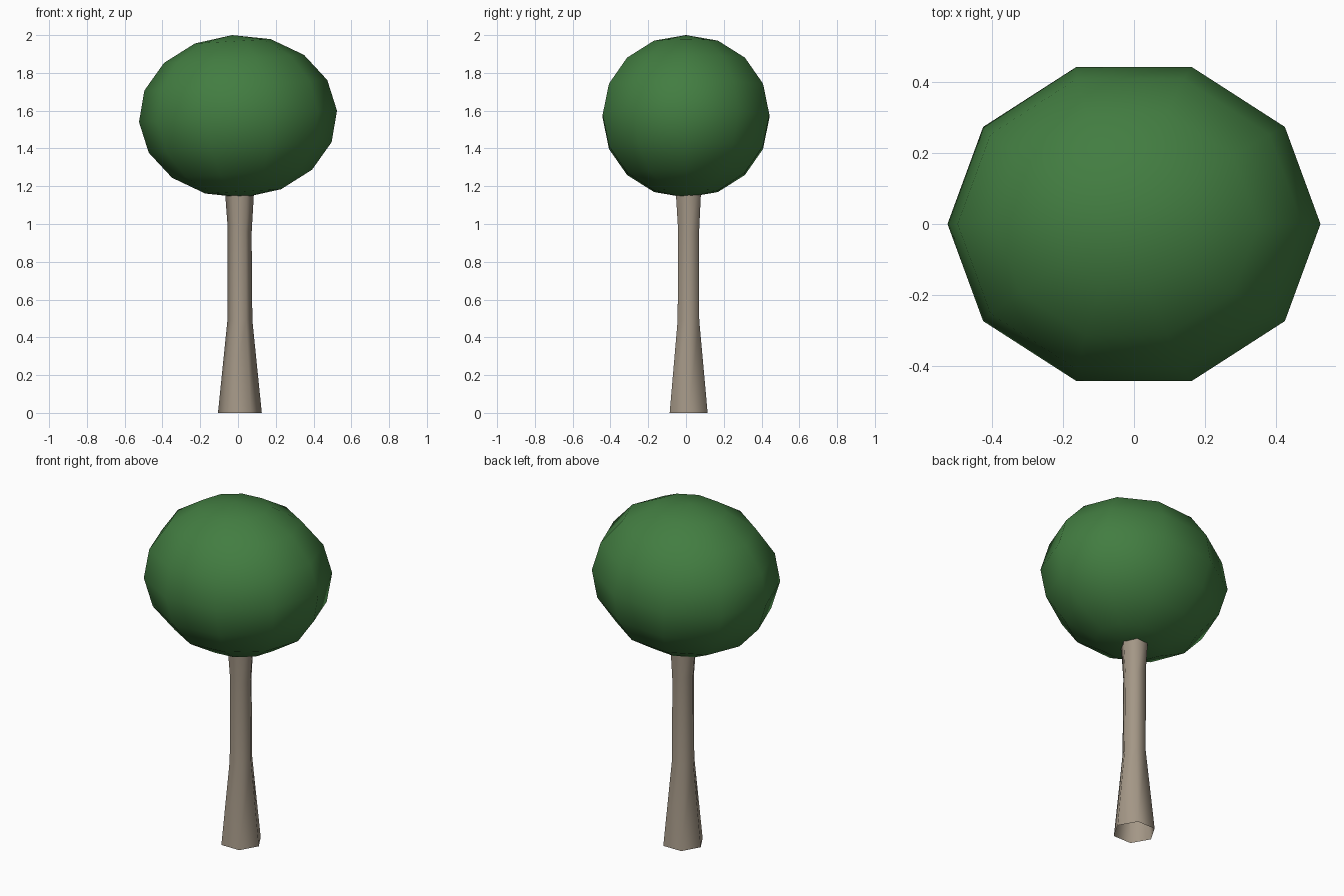
import bpy, bmesh, math
from mathutils import Matrix, Vector

if "Cube" in bpy.data.objects:
    bpy.data.objects.remove(bpy.data.objects["Cube"])


def material(name, rgb):
    m = bpy.data.materials.new(name)
    m.diffuse_color = (*rgb, 1)
    m.use_nodes = True
    m.node_tree.nodes["Principled BSDF"].inputs["Base Color"].default_value = m.diffuse_color
    return m


def make_object(name, bm, mat):
    bmesh.ops.recalc_face_normals(bm, faces=bm.faces)
    for f in bm.faces:
        f.smooth = True
    mesh = bpy.data.meshes.new(name)
    bm.to_mesh(mesh)
    bm.free()
    mesh.materials.append(mat)
    obj = bpy.data.objects.new(name, mesh)
    bpy.context.collection.objects.link(obj)
    return obj


def add_ring(bm, sides, place):
    """One ring of vertices; place maps (cos, sin) to a position."""
    angles = [2 * math.pi * i / sides for i in range(sides)]
    return [bm.verts.new(place(math.cos(a), math.sin(a))) for a in angles]


def bridge(bm, rings):
    for a, b in zip(rings, rings[1:]):
        n = len(a)
        for i in range(n):
            j = (i + 1) % n
            bm.faces.new((a[i], a[j], b[j], b[i]))


bark = material("bark brown", (0.37, 0.31, 0.24))
leaf = material("leaf green", (0.055, 0.205, 0.053))

# Trunk: open six-sided tube, flared at the foot and again under the crown
# (centre x, centre y, z, radius, tilt of the ring along x)
profile = [(0.01, 0.014, 0.0, 0.116, 0.0),
           (0.01, 0.013, 0.49, 0.066, 0.0),
           (0.008, 0.014, 0.975, 0.064, -0.4),
           (0.007, 0.012, 1.28, 0.084, 0.0)]
bm = bmesh.new()
bridge(bm, [add_ring(bm, 6, lambda c, s, p=p: (p[0] + p[3] * c, p[1] + p[3] * s,
                                               p[2] + p[4] * p[3] * c))
            for p in profile])
make_object("trunk", bm, bark)

# Crown: ten-sided, eight-band ball, stretched and leaning slightly
bm = bmesh.new()
rings = []
for k in range(1, 8):
    t = math.pi * k / 8
    rings.append(add_ring(bm, 10, lambda c, s, t=t: (math.sin(t) * c, math.sin(t) * s, -math.cos(t))))
bridge(bm, rings)
for ring, z in ((rings[0], -1), (rings[-1], 1)):
    pole = bm.verts.new((0, 0, z))
    for i in range(10):
        bm.faces.new((ring[i], ring[(i + 1) % 10], pole))
shape = Matrix(((0.524, 0, -0.03), (0, 0.464, 0), (0.03, 0, 0.43)))
for v in bm.verts:
    v.co = shape @ v.co + Vector((0, 0, 1.57))
make_object("crown", bm, leaf)
